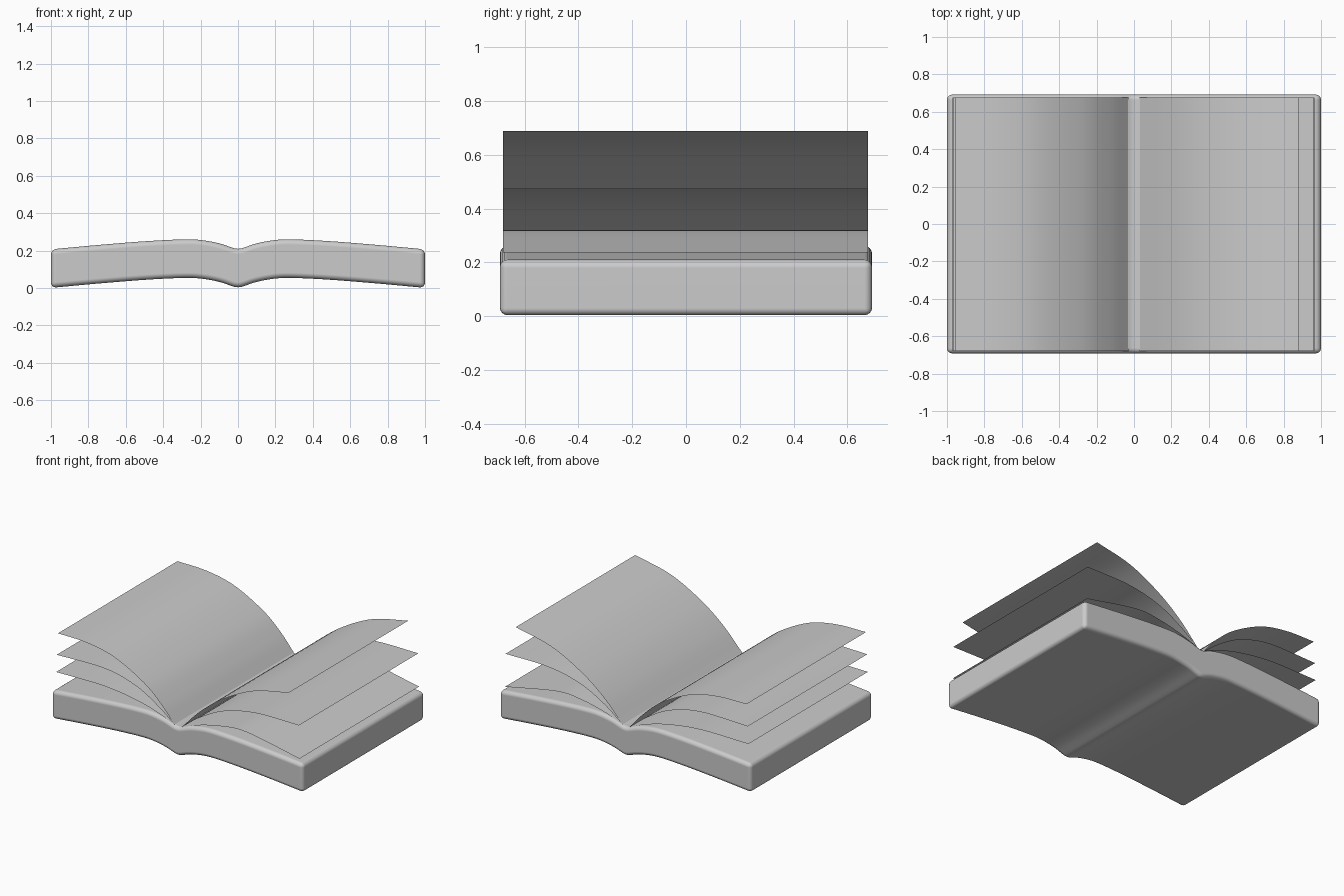
import bpy, bmesh
from mathutils import Vector

if "Cube" in bpy.data.objects:
    bpy.data.objects.remove(bpy.data.objects["Cube"])


def spline(pts, steps=6):
    """Smooth curve running through the given (x, z) points."""
    p = [Vector(q) for q in pts]
    p = [2 * p[0] - p[1]] + p + [2 * p[-1] - p[-2]]
    out = []
    for a, b, c, d in zip(p, p[1:], p[2:], p[3:]):
        for i in range(steps):
            t = i / steps
            out.append(0.5 * (2 * b + (c - a) * t + (2 * a - 5 * b + 4 * c - d) * t**2
                              + (3 * b - a - 3 * c + d) * t**3))
    return out + [p[-2]]


def finish(name, bm):
    mesh = bpy.data.meshes.new(name)
    bm.to_mesh(mesh)
    bm.free()
    obj = bpy.data.objects.new(name, mesh)
    bpy.context.collection.objects.link(obj)
    mesh.shade_smooth()
    return obj


def sheet(name, pts, y0, y1):
    """Paper-thin page: a profile swept along y."""
    bm = bmesh.new()
    rows = [[bm.verts.new((p.x, y, p.y)) for y in (y0, y1)] for p in spline(pts)]
    for r, s in zip(rows, rows[1:]):
        bm.faces.new((r[0], s[0], s[1], r[1]))
    bmesh.ops.recalc_face_normals(bm, faces=bm.faces)
    if sum(f.normal.z for f in bm.faces) < 0:
        bmesh.ops.reverse_faces(bm, faces=bm.faces)
    return finish(name, bm)


# Thick book body: gull-wing outline with constant thickness, extruded along y
half = [(0.0, 0.21), (0.025, 0.214), (0.1, 0.239), (0.2, 0.257), (0.3, 0.26),
        (0.5, 0.25), (0.75, 0.23), (1.0, 0.207)]
right = spline(half, 4)
top = [Vector((-p.x, p.y)) for p in reversed(right[1:])] + right
outline = top + [Vector((p.x, p.y - 0.206)) for p in reversed(top)]
bm = bmesh.new()
face = bm.faces.new([bm.verts.new((p.x, -0.692, max(p.y, 0))) for p in outline])
ext = bmesh.ops.extrude_face_region(bm, geom=[face])
bmesh.ops.translate(bm, vec=(0, 1.384, 0),
                    verts=[v for v in ext["geom"] if isinstance(v, bmesh.types.BMVert)])
bmesh.ops.recalc_face_normals(bm, faces=bm.faces)
body = finish("book_body", bm)
bev = body.modifiers.new("rounded_edges", "BEVEL")
bev.width = 0.028
bev.segments = 4
bev.limit_method = "ANGLE"
bev.angle_limit = 1.0
bev.use_clamp_overlap = False
body.modifiers.new("normals", "WEIGHTED_NORMAL")

# Loose pages fanning up on both sides of the spine
pages = {
    "right_page_upper": [(0.03, 0.215), (0.18, 0.37), (0.36, 0.505), (0.6, 0.625), (0.88, 0.688)],
    "right_page_middle": [(0.03, 0.215), (0.18, 0.325), (0.37, 0.42), (0.62, 0.472), (0.96, 0.475)],
    "right_page_lower": [(0.03, 0.215), (0.17, 0.265), (0.35, 0.305), (0.55, 0.315), (0.965, 0.237)],
    "left_page_upper": [(-0.03, 0.215), (-0.13, 0.33), (-0.27, 0.45), (-0.5, 0.57), (-0.72, 0.618), (-0.955, 0.625)],
    "left_page_middle": [(-0.03, 0.215), (-0.16, 0.315), (-0.34, 0.415), (-0.585, 0.472), (-0.965, 0.468)],
    "left_page_lower": [(-0.03, 0.215), (-0.17, 0.27), (-0.35, 0.315), (-0.6, 0.345), (-0.97, 0.343)],
}
for name, pts in pages.items():
    sheet(name, pts, -0.68, 0.677)
